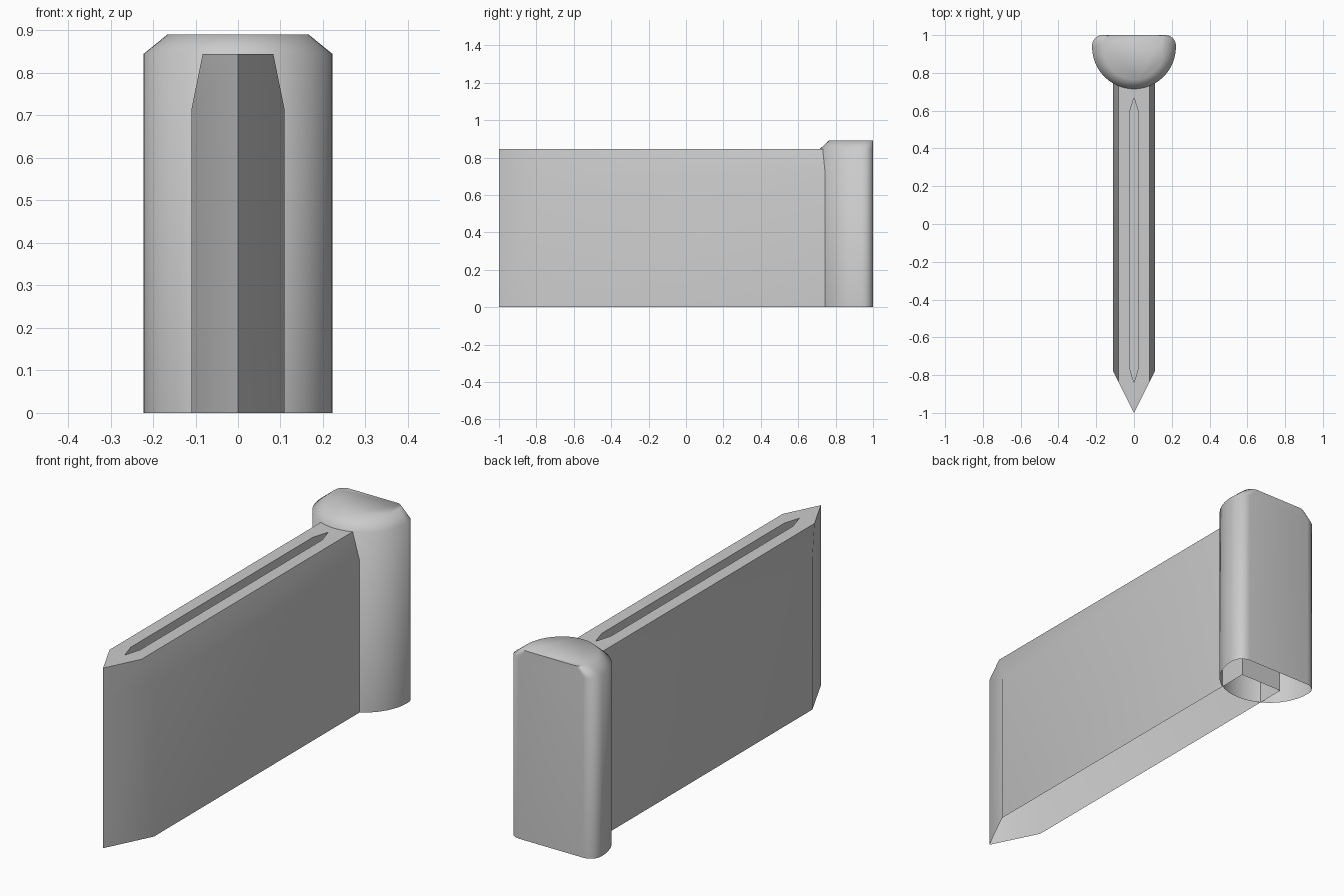
import bpy
from math import sin, cos, pi, radians

if "Cube" in bpy.data.objects:
    bpy.data.objects.remove(bpy.data.objects["Cube"])


def loft(name, rings, angle):
    """Join equal-sized rings with quads; cap the last ring, leave the first open."""
    n = len(rings[0])
    verts = [p for ring in rings for p in ring]
    faces = []
    for r in range(len(rings) - 1):
        for i in range(n):
            j = (i + 1) % n
            faces.append((r * n + i, r * n + j, (r + 1) * n + j, (r + 1) * n + i))
    faces.append(tuple(range((len(rings) - 1) * n, len(rings) * n)))
    mesh = bpy.data.meshes.new(name)
    mesh.from_pydata(verts, [], faces)
    mesh.update()
    obj = bpy.data.objects.new(name, mesh)
    bpy.context.collection.objects.link(obj)
    bpy.ops.object.select_all(action='DESELECT')
    bpy.context.view_layer.objects.active = obj
    obj.select_set(True)
    bpy.ops.object.shade_smooth_by_angle(angle=radians(angle))
    return obj


def hexagon(hw, tip, front, back, back_tip, z):
    """Long six-sided ring, counter-clockwise from the front tip."""
    return [(0, tip, z), (hw, front, z), (hw, back, z),
            (0, back_tip, z), (-hw, back, z), (-hw, front, z)]


# Wall with pointed front, tapered top and sunken slot, open underneath
loft("wall_panel", [
    hexagon(0.11, -1, -0.78, 0.88, 0.88, 0),
    hexagon(0.11, -1, -0.78, 0.88, 0.88, 0.712),
    hexagon(0.083, -1, -0.834, 0.88, 0.88, 0.845),
    hexagon(0.024, -0.84, -0.76, 0.59, 0.67, 0.845),
    hexagon(0.024, -0.84, -0.76, 0.59, 0.67, 0.745),
], 35)

# D-shaped outline: half circle at the front, rounded corners at the back
R, C, F = 0.222, 0.937, 0.055
outline = [(R * cos(a), C + R * sin(a))
           for a in (pi + pi * i / 24 for i in range(25))]
for sx, start in ((1, 0), (-1, pi / 2)):
    for i in range(7):
        a = start + pi / 2 * i / 6
        outline.append((sx * (R - F) + F * cos(a), 1 - F + F * sin(a)))


def post_ring(sx, sy, z):
    return [(x * sx, 1 + (y - 1) * sy, z) for x, y in outline]


# End post with chamfered top, open underneath
loft("end_post", [
    post_ring(1, 1, 0),
    post_ring(1, 1, 0.845),
    post_ring(0.75, 0.83, 0.89),
], 60)
